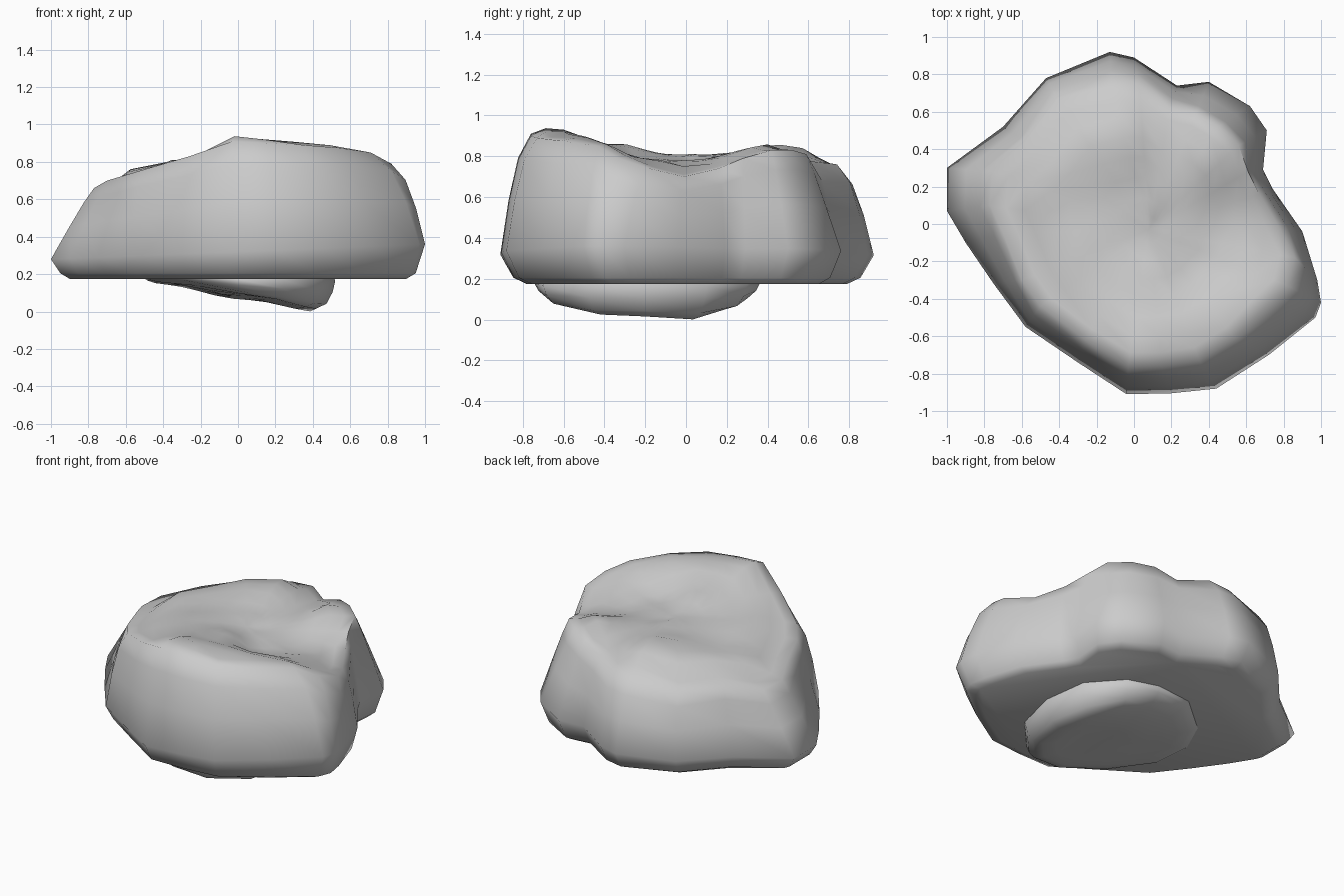
import bpy, bmesh, math
from mathutils import Vector

if "Cube" in bpy.data.objects:
    bpy.data.objects.remove(bpy.data.objects["Cube"])


def loft(name, rings, tip):
    """Skin a stack of equal-length rings; cap the start, close the end on a tip vertex."""
    bm = bmesh.new()
    vr = [[bm.verts.new(p) for p in r] for r in rings]
    n = len(vr[0])
    for a, b in zip(vr, vr[1:]):
        for i in range(n):
            j = (i + 1) % n
            bm.faces.new((a[i], a[j], b[j], b[i]))
    bm.faces.new(vr[0])
    t = bm.verts.new(tip)
    for i in range(n):
        bm.faces.new((vr[-1][i], vr[-1][(i + 1) % n], t))
    bmesh.ops.recalc_face_normals(bm, faces=bm.faces)
    me = bpy.data.meshes.new(name)
    bm.to_mesh(me)
    bm.free()
    ob = bpy.data.objects.new(name, me)
    bpy.context.collection.objects.link(ob)
    bpy.ops.object.select_all(action='DESELECT')
    ob.select_set(True)
    bpy.context.view_layer.objects.active = ob
    bpy.ops.object.shade_smooth_by_angle(angle=math.radians(65))
    return ob


# Boulder: widest outline paired with the upper rim (x, y | x, y, z)
girth = [(-.13, .92), (0, .89), (.23, .74), (.40, .76), (.62, .63), (.71, .5),
         (.69, .29), (.74, .19), (.9, -.04), (.98, -.3), (1, -.42), (.97, -.5),
         (.72, -.7), (.44, -.88), (.2, -.905), (-.04, -.91), (-.3, -.74), (-.58, -.55),
         (-.75, -.32), (-.9, -.1), (-1, .07), (-1, .3), (-.7, .52), (-.47, .78)]
rim = [(-.12, .74, .75), (.03, .74, .76), (.19, .62, .76), (.33, .59, .81), (.45, .52, .83),
       (.56, .42, .83), (.61, .28, .79), (.67, .16, .74), (.77, -.01, .70), (.86, -.18, .74),
       (.82, -.33, .79), (.71, -.43, .85), (.54, -.61, .875), (.35, -.73, .89), (.15, -.76, .90),
       (-.03, -.76, .91), (-.26, -.62, .83), (-.5, -.44, .76), (-.60, -.3, .73), (-.70, -.05, .70),
       (-.77, .1, .66), (-.76, .28, .66), (-.58, .44, .71), (-.41, .67, .71)]
# Ridges, valley, dimple and humps on the top
top_points = [(-.02, -.67, .938), (.08, -.67, .935), (.2, -.6, .92), (.5, -.5, .895), (.68, -.4, .86),
              (-.28, -.5, .835), (.1, -.35, .86), (-.3, -.2, .81), (.33, -.2, .77), (.5, -.02, .75),
              (.62, -.2, .79), (.2, 0, .78), (0, .05, .81), (-.5, .15, .78), (-.1, .42, .865),
              (.2, .3, .80), (.40, .38, .86), (.22, .52, .79), (-.35, .42, .82), (-.07, .58, .84)]


def top_height(x, y):
    tot = acc = 0
    for px, py, pz in top_points + rim:
        w = 1 / (((x - px) ** 2 + (y - py) ** 2) ** 1.6 + 1e-6)
        tot += w
        acc += w * pz
    return acc / tot


def wall(f, bulge):
    """Ring between girth (f=0) and rim (f=1); left side and back lobe stay straight."""
    ring = []
    for g, r in zip(girth, rim):
        a, b = Vector((g[0], g[1], .32 + .04 * g[0])), Vector(r)
        k = .15 if g[0] < -.6 or (g[1] > .25 and g[0] > .3) else 1
        q = a.lerp(b, f - bulge * k)
        q.z = a.z + (b.z - a.z) * f
        ring.append(q)
    return ring


rings = [[(x * .90, y * .86, .175) for x, y in girth],
         [(x * .95, y * .93, .205) for x, y in girth],
         wall(0, 0), wall(.45, .18), wall(.8, .22), wall(1, 0)]
cx, cy = .08, -.03
for t in (.9, .78, .64, .5, .36, .22, .1):
    ring = []
    for x, y, z in rim:
        px, py = cx + (x - cx) * t, cy + (y - cy) * t
        ring.append((px, py, top_height(px, py)))
    rings.append(ring)
loft("boulder", rings, (cx, cy, top_height(cx, cy)))

# Small stone under the boulder, with a stepped underside
outline = [(.52, -.2), (.48, .1), (.3, .3), (.1, .36), (-.15, .33), (-.4, .12),
           (-.5, -.1), (-.48, -.35), (-.3, -.6), (0, -.74), (.25, -.7), (.45, -.48)]
steps = [(-.6, .155), (-.28, .13), (-.1, .075), (.13, .055), (.3, .015), (.38, 0), (.6, .03)]


def under(x, y):
    for (x0, z0), (x1, z1) in zip(steps, steps[1:]):
        if x <= x1:
            z = z0 + (z1 - z0) * (x - x0) / (x1 - x0)
            break
    return min(.155, z + .05 * max(0, -y) + .15 * max(0, y - .05))


def stone_ring(s, f):
    pts = []
    for x, y in outline:
        px, py = .05 + (x - .05) * s, -.2 + (y + .2) * s
        pts.append((px, py, under(px, py) * (1 - f) + .18 * f))
    return pts


loft("support_stone",
     [stone_ring(.94, 1.3), stone_ring(1, .9), stone_ring(.97, .5), stone_ring(.9, .12),
      stone_ring(.78, 0), stone_ring(.6, 0), stone_ring(.4, 0), stone_ring(.2, 0)],
     (.05, -.2, under(.05, -.2)))
